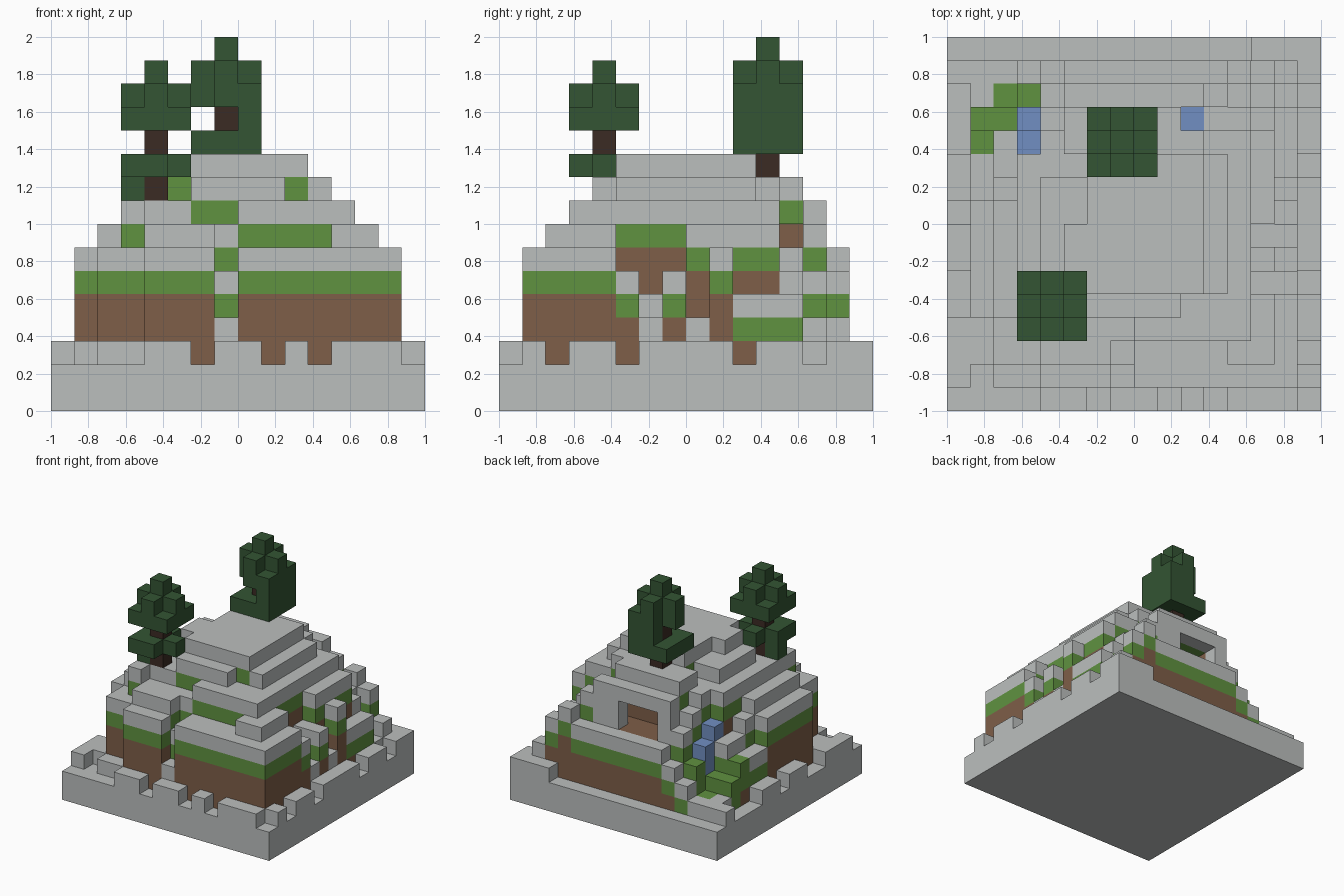
import bpy
import bmesh
from mathutils import Vector

cube = bpy.data.objects.get("Cube")
if cube:
    bpy.data.objects.remove(cube, do_unlink=True)

GRID = 16
CELL = 2 / GRID


def make_material(name, colour):
    mat = bpy.data.materials.new(name)
    mat.use_nodes = True
    rgba = (*colour, 1)
    mat.diffuse_color = rgba
    for node in mat.node_tree.nodes:
        if node.type == 'BSDF_PRINCIPLED':
            node.inputs["Base Color"].default_value = rgba
            node.inputs["Roughness"].default_value = 0.9
    return mat


PALETTE = {
    "stone": make_material("pale_stone", (0.50, 0.52, 0.515)),
    "grass": make_material("grass_green", (0.117, 0.287, 0.051)),
    "dirt": make_material("dirt_brown", (0.209, 0.112, 0.065)),
    "water": make_material("water_blue", (0.165, 0.275, 0.54)),
    "leaf": make_material("leaf_green", (0.033, 0.089, 0.033)),
    "bark": make_material("dark_bark", (0.044, 0.024, 0.017)),
}

# Unit cell sides: outward direction and the two axes spanning the face
SIDES = []
for axis in range(3):
    for sign in (-1, 1):
        normal, u, v = Vector(), Vector(), Vector()
        normal[axis] = sign
        u[(axis + 1) % 3] = 0.5
        v[(axis + 2) % 3] = 0.5 * sign
        SIDES.append((normal, u, v))


def build(name, cells, solid):
    """Make one mesh from cells, keeping only faces not buried in solid."""
    used = sorted(set(cells.values()))
    mesh = bpy.data.meshes.new(name)
    for kind in used:
        mesh.materials.append(PALETTE[kind])
    bm = bmesh.new()
    for cell, kind in cells.items():
        mid = Vector(cell) + Vector((0.5, 0.5, 0.5))
        for normal, u, v in SIDES:
            if tuple(int(c + n) for c, n in zip(cell, normal)) in solid:
                continue
            corners = (-u - v, u - v, u + v, v - u)
            verts = []
            for c in corners:
                p = (mid + normal / 2 + c) * CELL
                verts.append(bm.verts.new((p.x - 1, p.y - 1, p.z)))
            bm.faces.new(verts).material_index = used.index(kind)
    bmesh.ops.remove_doubles(bm, verts=bm.verts[:], dist=CELL / 100)
    bm.to_mesh(mesh)
    bm.free()
    obj = bpy.data.objects.new(name, mesh)
    bpy.context.collection.objects.link(obj)


def block(i0, i1, j0, j1):
    return [(i, j) for i in range(i0, i1 + 1) for j in range(j0, j1 + 1)]


# Ground level, then terraces that only ever raise it: height, x range, y range
height = {p: 3 for p in block(0, 15, 0, 15)}
lower_terraces = [
    (4, 2, 13, 2, 14), (4, 1, 1, 4, 10), (5, 2, 13, 2, 12),
    (6, 3, 13, 2, 12), (6, 4, 12, 13, 14),
    (7, 4, 14, 1, 4), (7, 2, 14, 2, 4), (7, 1, 13, 4, 8), (7, 2, 13, 9, 10),
    (7, 12, 12, 11, 14),
]
upper_terraces = [
    (8, 12, 13, 2, 4), (8, 4, 6, 2, 4), (8, 2, 2, 4, 8), (8, 3, 13, 8, 11),
    (8, 11, 11, 13, 13), (8, 4, 4, 11, 12),
    (9, 3, 12, 3, 10), (9, 4, 12, 11, 11), (9, 5, 10, 13, 13),
    (10, 6, 9, 4, 4), (10, 6, 11, 5, 10), (10, 4, 5, 6, 9),
    (10, 5, 10, 11, 11), (10, 5, 9, 12, 12),
    (11, 6, 10, 5, 10), (11, 5, 5, 6, 7),
]
for h, *area in lower_terraces + upper_terraces:
    for p in block(*area):
        height[p] = max(height[p], h)

# Steps worn into the front and right slopes, and the back ledge
worn = [
    (4, 7, 7, 1, 1), (6, 7, 7, 2, 2), (8, 7, 7, 3, 3),
    (8, 4, 6, 3, 3),
    (6, 13, 14, 5, 5), (5, 13, 13, 6, 6), (4, 14, 14, 6, 6),
    (6, 13, 14, 7, 7), (4, 14, 14, 8, 8), (7, 14, 14, 9, 9),
    (5, 14, 14, 10, 12), (6, 13, 13, 12, 12), (7, 10, 12, 12, 12),
    (3, 14, 14, 13, 13), (4, 13, 13, 13, 13), (6, 12, 12, 13, 13),
    (4, 14, 14, 14, 14), (6, 13, 13, 14, 14), (6, 5, 10, 14, 14),
]
# Gully on the left behind, where the stream comes down
gully = [
    (6, 2, 2, 10, 11), (5, 1, 1, 11, 11), (4, 1, 2, 12, 12),
    (3, 1, 2, 13, 14), (7, 3, 3, 11, 11), (6, 3, 3, 12, 12),
    (5, 3, 3, 13, 13), (4, 3, 3, 14, 14), (7, 4, 4, 13, 13),
    (5, 4, 4, 14, 14), (5, 1, 1, 9, 10),
]
for h, *area in worn + gully:
    for p in block(*area):
        height[p] = h

# Gaps in the outer rim
for i in (0, 1, 2, 3, 6, 9, 11, 15):
    height[i, 0] = 2
for j in (2, 5, 10, 13):
    height[15, j] = 2
for j in (4, 5, 8, 11, 12, 13):
    height[0, j] = 2
for i in range(13):
    height[i, 15] = 2
height[1, 1] = 2

# Layers: stone cap, grass under it, dirt below, on a stone slab
base, mountain = {}, {}
for (i, j), h in height.items():
    for k in range(h):
        if k < 2:
            base[i, j, k] = "stone"
        else:
            depth = h - 1 - k
            mountain[i, j, k] = ("stone", "grass")[depth] if depth < 2 else "dirt"

# Cave with a stone mouth in the back
for i in range(5, 11):
    for k in (6, 7, 8):
        mountain[i, 13, k] = "stone"
for k in (6, 7):
    for p in block(6, 8, 13, 13) + block(6, 9, 12, 12):
        mountain.pop((*p, k), None)

# Bare grass beside the stream
for p in [(1, 11), (1, 12), (2, 12), (2, 13), (3, 13)]:
    mountain[(*p, height[p] - 1)] = "grass"

# Water: stream in the gully and a pool by the cave
water = {}
for p in [(3, 11), (3, 12), (10, 12)]:
    for k in range(height[p] - 2, height[p]):
        water[(*p, k)] = "water"
        mountain.pop((*p, k), None)


def square(i, j, k):
    return {(*p, k): "leaf" for p in block(i - 1, i + 1, j - 1, j + 1)}


def cross(i, j, k):
    return {c: m for c, m in square(i, j, k).items() if c[0] == i or c[1] == j}


# Front tree
front_tree = {**cross(4, 4, 10), **square(4, 4, 12), **cross(4, 4, 13)}
front_tree[4, 4, 14] = "leaf"
front_tree[3, 4, 9] = "leaf"
front_tree[3, 3, 10] = "leaf"
for k in range(9, 13):
    front_tree[4, 4, k] = "bark"

# Back tree, open on its front left side
back_tree = {**square(7, 11, 11), **cross(7, 11, 13), **cross(7, 11, 14)}
for p in block(8, 8, 10, 12) + [(7, 12)]:
    back_tree[(*p, 12)] = "leaf"
    back_tree[(*p, 13)] = "leaf"
back_tree[7, 11, 15] = "leaf"
for k in range(10, 14):
    back_tree[7, 11, k] = "bark"

for tree in (front_tree, back_tree):
    for cell in [c for c in tree if c in mountain]:
        del tree[cell]

parts = {"stone_base": base, "mountain": mountain, "water": water,
         "front_tree": front_tree, "back_tree": back_tree}
solid = set().union(*parts.values())
for name, cells in parts.items():
    build(name, cells, solid)
